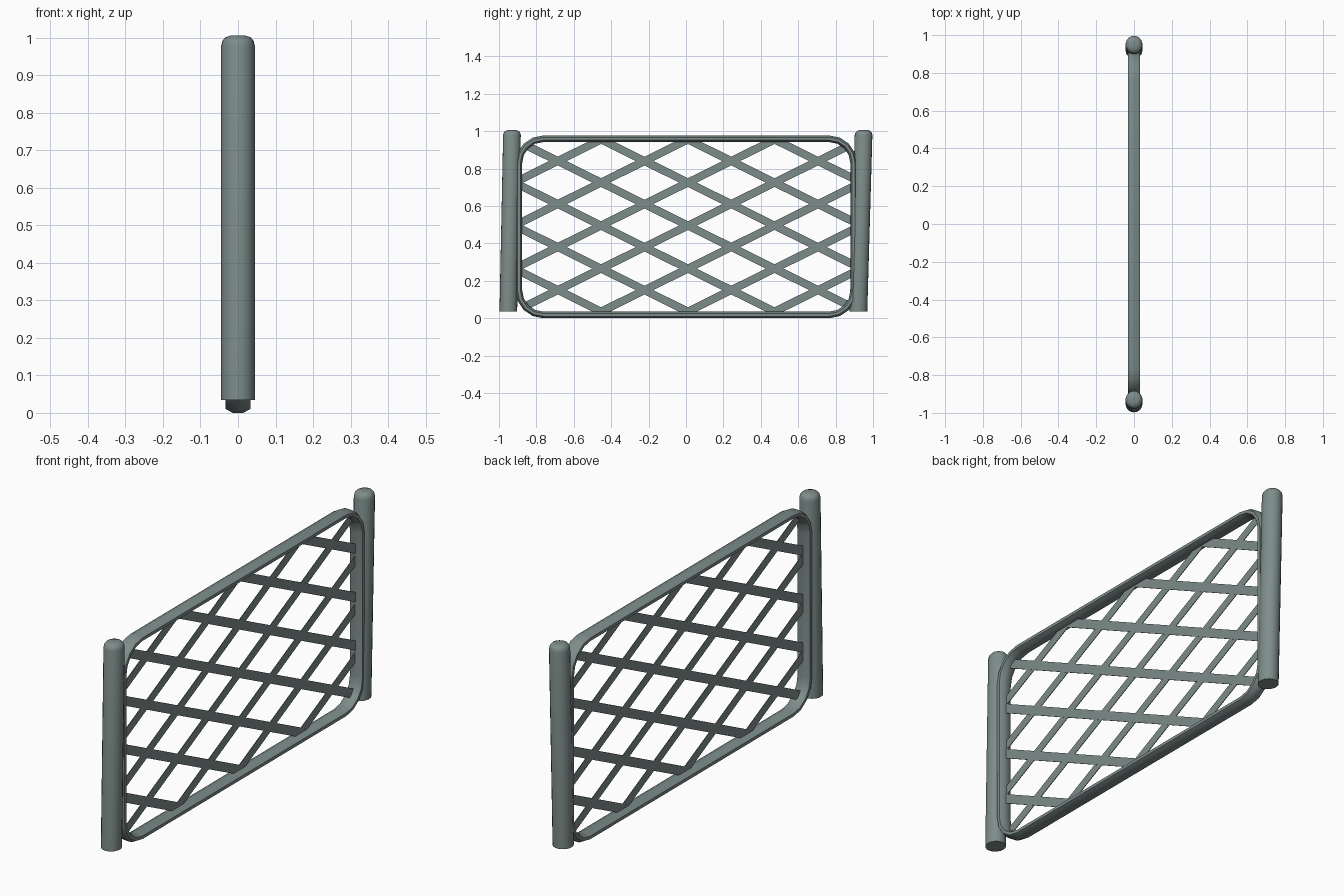
import bpy, bmesh, math
from mathutils import Vector

if "Cube" in bpy.data.objects:
    bpy.data.objects.remove(bpy.data.objects["Cube"])

mat = bpy.data.materials.new("grey green metal")
mat.diffuse_color = (0.205, 0.265, 0.255, 1)
mat.use_nodes = True
mat.node_tree.nodes["Principled BSDF"].inputs["Base Color"].default_value = mat.diffuse_color


def finish(name, bm, smooth=True):
    me = bpy.data.meshes.new(name)
    bm.to_mesh(me)
    bm.free()
    me.materials.append(mat)
    ob = bpy.data.objects.new(name, me)
    bpy.context.collection.objects.link(ob)
    if smooth:
        bpy.ops.object.select_all(action='DESELECT')
        ob.select_set(True)
        bpy.context.view_layer.objects.active = ob
        bpy.ops.object.shade_smooth_by_angle(angle=math.radians(50))
    return ob


def bridge(bm, rings, closed):
    n = len(rings[0])
    for i in range(len(rings) if closed else len(rings) - 1):
        a, b = rings[i], rings[(i + 1) % len(rings)]
        for j in range(n):
            k = (j + 1) % n
            bm.faces.new((a[j], a[k], b[k], b[j]))


# Leaning posts with rounded caps
def post(name, y_bottom, y_top):
    bm = bmesh.new()
    profile = [(0.045, 0.035), (0.045, 0.978), (0.042, 0.991),
               (0.034, 1.001), (0.020, 1.006)]
    rings = []
    for r, z in profile:
        y0 = y_bottom + (y_top - y_bottom) * (z - 0.035) / 0.97
        rings.append([bm.verts.new((r * math.cos(t), y0 + 1.05 * r * math.sin(t), z))
                      for t in (2 * math.pi * i / 20 for i in range(20))])
    bridge(bm, rings, False)
    bm.faces.new(rings[0][::-1])
    bm.faces.new(rings[-1])
    bmesh.ops.recalc_face_normals(bm, faces=bm.faces)
    finish(name, bm)


post("left_post", -0.95, -0.93)
post("right_post", 0.922, 0.95)

# Rounded rectangle path through the middle of the frame tube
Y0, Y1, Z0, Z1, R = -0.893, 0.896, 0.0175, 0.959, 0.13
path = []
for cy, cz, a0 in ((Y1 - R, Z1 - R, 0), (Y0 + R, Z1 - R, 90),
                   (Y0 + R, Z0 + R, 180), (Y1 - R, Z0 + R, 270)):
    for i in range(5):
        a = math.radians(a0 + 22.5 * i)
        n = Vector((0, math.cos(a), math.sin(a)))
        path.append((Vector((0, cy, cz)) + n * R, n))

# Frame tube with a flattened eight-sided section
bm = bmesh.new()
k = 1 / math.cos(math.pi / 8)
rings = []
for p, n in path:
    ring = []
    for i in range(8):
        t = math.pi / 8 + math.pi / 4 * i
        ring.append(bm.verts.new(p + n * (0.0175 * k * math.sin(t))
                                 + Vector((0.033 * k * math.cos(t), 0, 0))))
    rings.append(ring)
bridge(bm, rings, True)
bmesh.ops.recalc_face_normals(bm, faces=bm.faces)
finish("frame_tube", bm)


# Diagonal lattice strips trimmed to the frame path
def lattice(name, sign, x):
    bm = bmesh.new()
    slope, half, yc, zc = 0.496 * sign, 0.0235, 0.01, 0.495
    for m in range(-6, 7):
        z = zc + 0.23 * m
        quad = [(-1.2, -half), (1.2, -half), (1.2, half), (-1.2, half)]
        bm.faces.new([bm.verts.new((x, yc + y, z + slope * y + dz)) for y, dz in quad])
    for i in range(len(path)):
        a, b = path[i][0], path[(i + 1) % len(path)][0]
        d = b - a
        out = Vector((0, d.z, -d.y)).normalized()
        bmesh.ops.bisect_plane(bm, geom=bm.verts[:] + bm.edges[:] + bm.faces[:],
                               plane_co=a, plane_no=out, clear_outer=True)
    # Give the strips a thin body
    ext = bmesh.ops.extrude_face_region(bm, geom=bm.faces[:], use_keep_orig=True)
    for v in ext["geom"]:
        if isinstance(v, bmesh.types.BMVert):
            v.co.x += 0.003
    bmesh.ops.recalc_face_normals(bm, faces=bm.faces)
    finish(name, bm, False)


lattice("lattice_rising", 1, -0.002)
lattice("lattice_falling", -1, -0.001)
